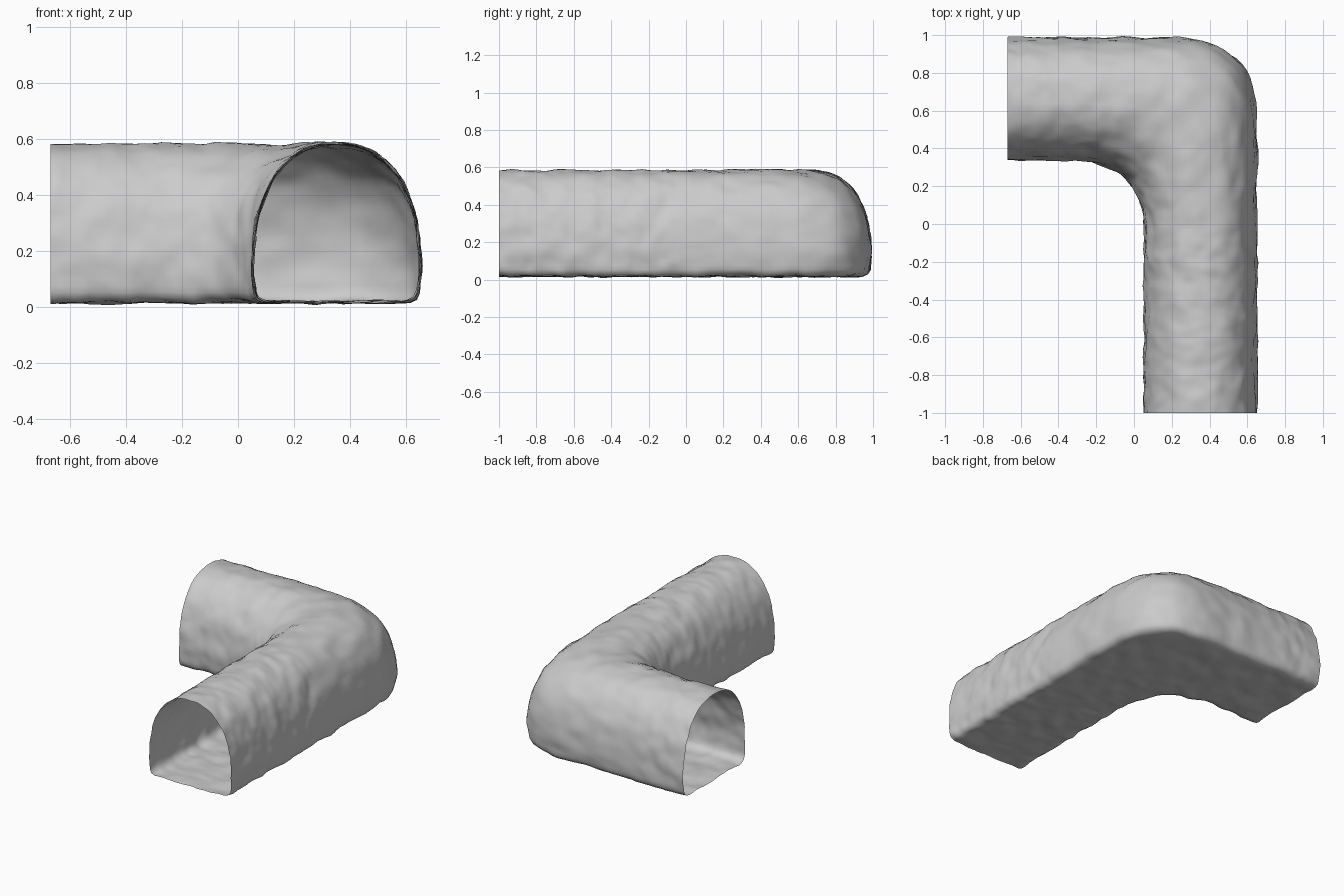
import bpy, bmesh
from mathutils import Vector, noise

if "Cube" in bpy.data.objects:
    bpy.data.objects.remove(bpy.data.objects["Cube"])


def resample(pts, n):
    """n + 1 evenly spaced points along a polyline."""
    d = [0.0]
    for a, b in zip(pts, pts[1:]):
        d.append(d[-1] + (b - a).length)
    out, k = [], 0
    for i in range(n + 1):
        s = d[-1] * i / n
        while k < len(pts) - 2 and d[k + 1] < s:
            k += 1
        out.append(pts[k].lerp(pts[k + 1], (s - d[k]) / (d[k + 1] - d[k])))
    return out


def bend(p0, p1, p2, p3, n=24):
    """Cubic curve points from p0 to p3."""
    p = [Vector(q) for q in (p0, p1, p2, p3)]
    return [p[0] * (1 - t) ** 3 + p[1] * 3 * t * (1 - t) ** 2
            + p[2] * 3 * t * t * (1 - t) + p[3] * t ** 3
            for t in (i / n for i in range(n + 1))]


def smooth_loop(pts, steps=10):
    """Closed Catmull-Rom curve through pts."""
    out, n = [], len(pts)
    for i in range(n):
        a, b, c, d = (pts[(i + k) % n] for k in (-1, 0, 1, 2))
        for s in range(steps):
            t = s / steps
            out.append(0.5 * (2 * b + (c - a) * t + (2 * a - 5 * b + 4 * c - d) * t * t
                              + (3 * b - a - 3 * c + d) * t ** 3))
    return out


# Arched cross-section: u across the passage (0 inner wall, 1 outer wall), z up
half = [(0.2, .018), (0.07, .02), (0.02, .04), (0.005, .09), (0.0, .16), (0.018, .28),
        (0.06, .38), (0.14, .475), (0.27, .55), (0.4, .58)]
pts = ([(0.5, .018)] + half + [(0.5, .584)] + [(1 - u, z) for u, z in reversed(half)])
loop = smooth_loop([Vector((u * 0.6, z)) for u, z in pts])
RING = 84
section = [(p.x / 0.6, p.y) for p in resample(loop + loop[:1], RING)[:-1]]

# Inner and outer wall lines in plan: straight leg, corner, straight leg
END_X, END_Y = -0.67, -1.0
N1, NC, N2 = 56, 44, 18
inner = resample([Vector((0.053, END_Y)), Vector((0.053, -0.03))], N1)[:-1]
outer = resample([Vector((0.652, END_Y)), Vector((0.652, -0.03))], N1)[:-1]
inner += resample(bend((0.053, -0.03), (0.045, 0.20), (-0.08, 0.338), (-0.36, 0.338)), NC)
outer += resample([Vector((0.652, -0.03))]
                  + bend((0.652, 0.52), (0.645, 0.84), (0.53, 0.988), (0.18, 0.988))
                  + [Vector((-0.36, 0.988))], NC)
inner += resample([Vector((-0.36, 0.338)), Vector((END_X, 0.338))], N2)[1:]
outer += resample([Vector((-0.36, 0.988)), Vector((END_X, 0.988))], N2)[1:]

# Open tunnel shell
bm = bmesh.new()
rings = []
for a, b in zip(inner, outer):
    rings.append([bm.verts.new((*a.lerp(b, u), z)) for u, z in section])
for r0, r1 in zip(rings, rings[1:]):
    for j in range(RING):
        k = (j + 1) % RING
        bm.faces.new((r0[j], r0[k], r1[k], r1[j]))
bmesh.ops.recalc_face_normals(bm, faces=bm.faces)
bm.normal_update()

# Rough rock bumps along the normals, keeping both open ends flat
for v, n in [(v, v.normal.copy()) for v in bm.verts]:
    bump = 0.010 * noise.noise(v.co * 9) + 0.005 * noise.noise(v.co * 19 + Vector((7, 3, 5)))
    v.co += n * bump
for v in rings[0]:
    v.co.y = END_Y
for v in rings[-1]:
    v.co.x = END_X

me = bpy.data.meshes.new("tunnel_corner")
bm.to_mesh(me)
bm.free()
me.shade_smooth()
obj = bpy.data.objects.new("tunnel_corner", me)
bpy.context.collection.objects.link(obj)
